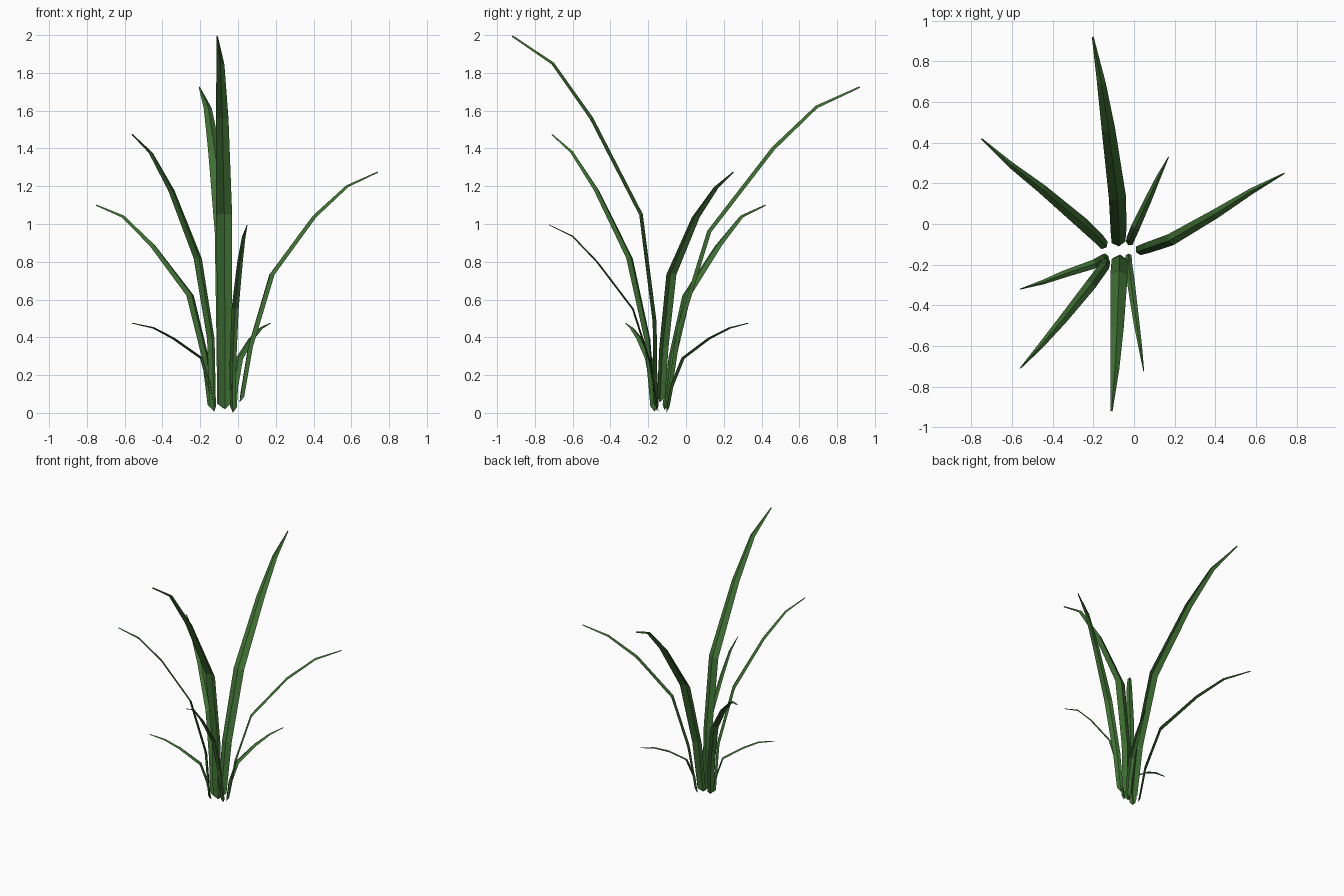
import bpy, bmesh
from mathutils import Vector

if "Cube" in bpy.data.objects:
    bpy.data.objects.remove(bpy.data.objects["Cube"])

green = bpy.data.materials.new("leaf_green")
green.diffuse_color = (0.05, 0.16, 0.034, 1)
green.use_nodes = True
green.node_tree.nodes["Principled BSDF"].inputs["Base Color"].default_value = green.diffuse_color

# Width and fold depth from root to tip, relative to the full blade width
TAPER = (0.8, 0.92, 1.0, 0.78, 0.5, 0.1)
DEPTH = (0.24, 0.22, 0.2, 0.2, 0.17, 0.1)


def blade(name, width, path):
    """Grass blade: a folded strip, creased along its midrib, following the path."""
    pts = [Vector(p) for p in path]
    lean = pts[-1] - pts[0]
    side = Vector((-lean.y, lean.x, 0)).normalized()
    bm = bmesh.new()
    previous = None
    for i, p in enumerate(pts):
        along = (pts[min(i + 1, 5)] - pts[max(i - 1, 0)]).normalized()
        inward = along.cross(side).normalized()
        half = side * width * TAPER[i] / 2
        fold = inward * width * DEPTH[i] / 2
        # The root ends in a shallow point at the midrib
        point = Vector((0, 0, 0.015 if i == 0 else 0))
        row = [bm.verts.new(p + half - fold + point),
               bm.verts.new(p + fold - point),
               bm.verts.new(p - half - fold + point)]
        if previous:
            for k in range(2):
                bm.faces.new((previous[k], previous[k + 1], row[k + 1], row[k]))
        previous = row
    # Rest the lowest roots on the ground
    for v in bm.verts:
        v.co.z = max(v.co.z, 0)
    bmesh.ops.recalc_face_normals(bm, faces=bm.faces)
    mesh = bpy.data.meshes.new(name)
    bm.to_mesh(mesh)
    bm.free()
    mesh.materials.append(green)
    bpy.context.collection.objects.link(bpy.data.objects.new(name, mesh))


# Tall blades
blade("blade_front_tall", 0.085, [(-.07, -.16, .035), (-.07, -.165, .48), (-.073, -.237, 1.05),
                                  (-.083, -.5, 1.56), (-.093, -.705, 1.85), (-.11, -.92, 1.995)])
blade("blade_back_tall", 0.085, [(-.075, -.10, .035), (-.075, -.04, .44), (-.08, .12, .96),
                                 (-.125, .46, 1.40), (-.16, .69, 1.62), (-.203, .92, 1.725)])
blade("blade_front_left", 0.055, [(-.13, -.17, .02), (-.14, -.20, .39), (-.21, -.295, .82),
                                  (-.35, -.47, 1.18), (-.46, -.60, 1.38), (-.56, -.71, 1.475)])
# Medium blades
blade("blade_right", 0.06, [(.015, -.135, .07), (.06, -.12, .35), (.175, -.08, .735),
                            (.40, .05, 1.04), (.575, .16, 1.20), (.74, .25, 1.275)])
blade("blade_back_left", 0.06, [(-.14, -.11, .03), (-.17, -.075, .30), (-.25, .0, .625),
                                (-.45, .17, .89), (-.605, .29, 1.04), (-.75, .42, 1.10)])
blade("blade_front_right", 0.038, [(-.028, -.15, .02), (-.027, -.19, .27), (-.016, -.28, .55),
                                   (.01, -.47, .80), (.03, -.60, .935), (.048, -.725, .995)])
# Short blades
blade("blade_left_short", 0.045, [(-.13, -.16, .025), (-.15, -.17, .15), (-.19, -.195, .29),
                                  (-.34, -.245, .395), (-.445, -.285, .45), (-.56, -.32, .475)])
blade("blade_back_short", 0.045, [(-.025, -.10, .015), (-.02, -.08, .14), (.005, -.02, .29),
                                  (.07, .12, .395), (.12, .23, .45), (.17, .33, .475)])
